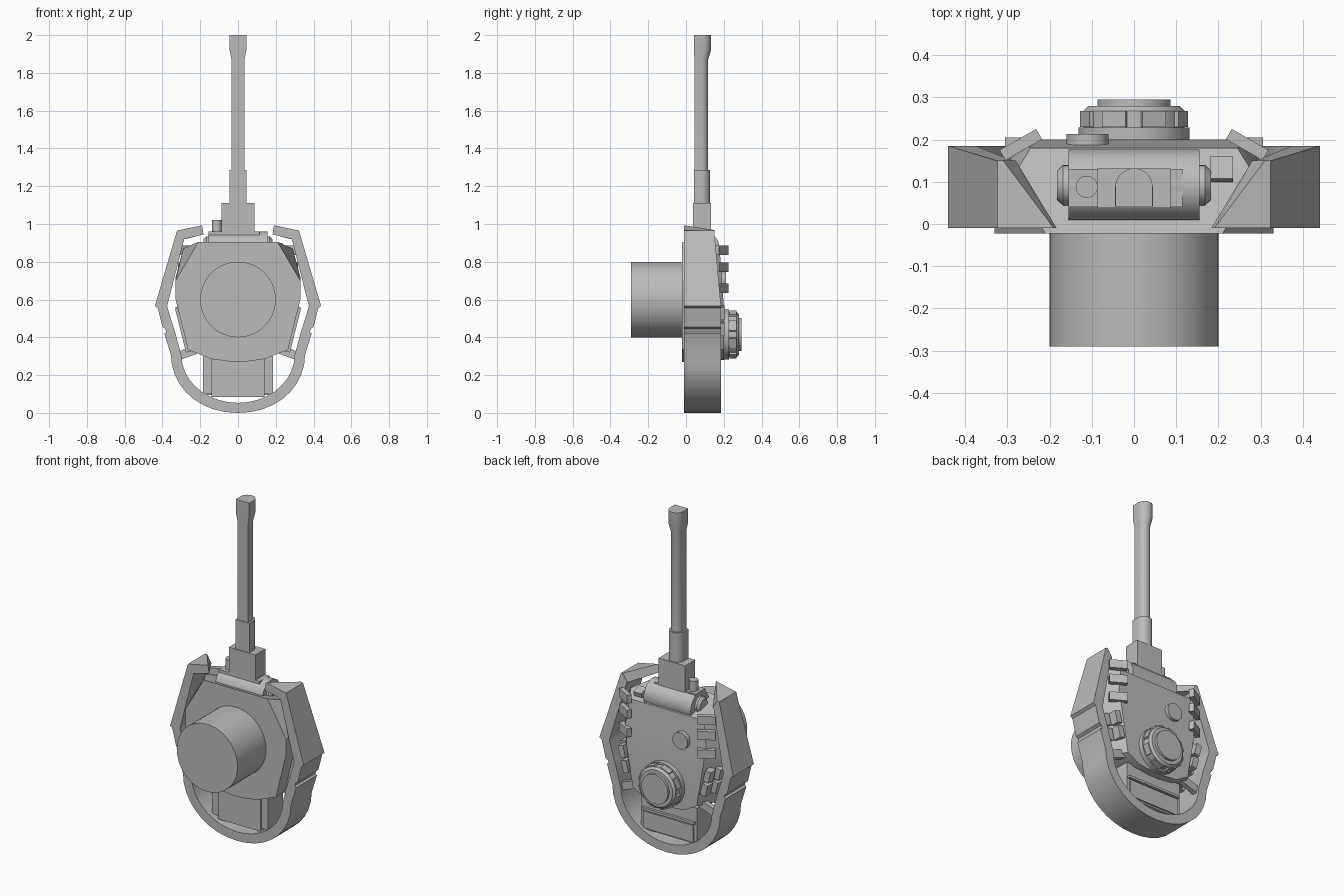
import bpy, bmesh, math
from mathutils import Matrix, Vector

if "Cube" in bpy.data.objects:
    bpy.data.objects.remove(bpy.data.objects["Cube"])

grey = bpy.data.materials.new("plain_grey")
grey.use_nodes = True
COLOUR = (0.5, 0.5, 0.5, 1)
grey.diffuse_color = COLOUR
grey.node_tree.nodes["Principled BSDF"].inputs["Base Color"].default_value = COLOUR


def finish(name, bm):
    bmesh.ops.recalc_face_normals(bm, faces=bm.faces)
    mesh = bpy.data.meshes.new(name)
    bm.to_mesh(mesh)
    bm.free()
    mesh.materials.append(grey)
    mesh.shade_smooth()
    mesh.set_sharp_from_angle(angle=math.radians(28))
    ob = bpy.data.objects.new(name, mesh)
    bpy.context.collection.objects.link(ob)
    return ob


def bridge(bm, a, b):
    n = len(a)
    for i in range(n):
        bm.faces.new((a[i], a[(i + 1) % n], b[(i + 1) % n], b[i]))


def loft(name, rings):
    """Skin a list of equal point rings and cap both ends."""
    bm = bmesh.new()
    loops = [[bm.verts.new(p) for p in r] for r in rings]
    for a, b in zip(loops, loops[1:]):
        bridge(bm, a, b)
    bm.faces.new(loops[0])
    bm.faces.new(loops[-1])
    return finish(name, bm)


def lathe(name, centre, axis, steps, n=48):
    """Revolve (offset, radius) steps about an axis through centre."""
    turn = Vector((0, 0, 1)).rotation_difference(Vector(axis))
    angles = [2 * math.pi * i / n for i in range(n)]
    return loft(name, [[Vector(centre) + turn @ Vector(
        (r * math.cos(a), r * math.sin(a), h)) for a in angles] for h, r in steps])


def box(name, centre, size, angle=0, axis="Z"):
    bm = bmesh.new()
    m = Matrix.Translation(centre) @ Matrix.Rotation(angle, 4, axis) @ Matrix.Diagonal((*size, 1))
    bmesh.ops.create_cube(bm, size=1, matrix=m)
    return finish(name, bm)


# Turret shell: front, widest and roof outlines, joined and capped in strips
front = [(.21, -.022, .905), (.33, -.022, .70), (.33, -.022, .6),
         (.265, -.022, .335), (.14, -.022, .285), (.03, -.022, .27)]
middle = [(.29, .107, .87), (.33, .107, .72), (.325, .107, .6),
          (.26, .107, .335), (.14, .107, .287), (.03, .107, .272)]
roof = [(.245, .18, .845), (.265, .19, .7), (.25, .2, .57),
        (.21, .2, .335), (.13, .2, .29), (.03, .2, .28)]
bm = bmesh.new()
loops = []
for half in (front, middle, roof):
    ring = half + [(-x, y, z) for x, y, z in reversed(half)]
    loops.append([bm.verts.new(p) for p in ring])
for a, b in zip(loops, loops[1:]):
    bridge(bm, a, b)
for ring in (loops[0], loops[-1]):
    for i in range(len(front) - 1):
        bm.faces.new((ring[i], ring[i + 1], ring[-2 - i], ring[-1 - i]))
finish("turret_shell", bm)

lathe("turret_basket", (0, 0, .6), (0, 1, 0), [(-.29, .2), (0, .2)], 64)

# Side skirt: one band wrapping the rear, tapering toward its front ends
outer = [(.323, .965), (.44, .566), (.425, .555), (.4, .455), (.385, .445),
         (.38, .428), (.39, .42), (.355, .307)]
inner = [(.285, .92), (.375, .566), (.368, .54), (.342, .455), (.338, .445),
         (.333, .428), (.331, .42), (.3, .307)]
STEPS = 9
for i in range(1, STEPS + 1):
    t = math.pi / 2 * i / STEPS
    outer.append((.355 * math.cos(t) ** .95 if i < STEPS else 0, .307 * (1 - math.sin(t))))
    inner.append((.3 * math.cos(t) if i < STEPS else 0, .307 - .254 * math.sin(t)))


def skirt_section(o, i):
    back = .185 - .09 * max(0, o[1] - .57)
    return [(o[0], -.01, o[1]), (o[0], back, o[1]), (i[0], back, i[1]), (i[0], -.01, i[1])]


half = [skirt_section(o, i) for o, i in zip(outer, inner)]
mirror = [[(-x, y, z) for x, y, z in s] for s in reversed(half[:-1])]
loft("side_skirt", half + mirror)

for s, side in ((1, "left"), (-1, "right")):
    # Bent skirt tip, cut diagonally
    loft(side + "_skirt_tip", [
        [(s * .323, -.01, .965), (s * .19, -.01, .993), (s * .31, .15, .968), (s * .323, .15, .965)],
        [(s * .285, -.01, .92), (s * .183, -.01, .945), (s * .28, .15, .92), (s * .285, .15, .92)]])
    # Smoke launchers between roof and skirt
    for k, z in enumerate((.86, .77, .66)):
        box(f"{side}_launcher_{k + 1}", (s * .268, .188, z), (.1, .028, .05), -s * math.radians(30))
    # Spare links on the flank
    for row in range(2):
        for col in range(2):
            z = .53 - row * .085
            box(f"{side}_spare_link_{row}{col}", (s * (.305 - row * .02 - col * .025), .12 + col * .06, z),
                (.035, .05, .07), s * math.radians(14), "Y")
    box(side + "_flank_rail", (s * .29, .08, .44), (.03, .03, .24), s * math.radians(14), "Y")
    # Skirt support
    box(side + "_skirt_strut", (s * .25, .155, .325), (.18, .03, .045), s * math.radians(20), "Y")

# Rear stowage bin with its lid
box("rear_bin", (0, .09, .2), (.37, .14, .2))
box("rear_bin_panel", (0, .085, .185), (.28, .15, .2))
box("rear_bin_lid", (0, .163, .145), (.33, .012, .1))
box("rear_bin_hinge", (0, .165, .21), (.35, .02, .014))

# Commander cupola with a ring of vision blocks
lathe("cupola", (0, 0, .415), (0, 1, 0),
      [(.19, .132), (.228, .132), (.228, .12), (.268, .12), (.28, .108), (.28, .087), (.295, .087)])
for k in range(8):
    a = math.pi / 4 * k + math.pi / 8
    box(f"vision_block_{k + 1}", (.108 * math.cos(a), .249, .415 + .108 * math.sin(a)),
        (.036, .038, .06), -a, "Y")

# Loader hatch and sight box
lathe("loader_hatch", (-.11, 0, .7), (0, 1, 0), [(.18, .05), (.213, .05)], 32)
box("sight_box", (.208, .128, .872), (.053, .055, .04), math.radians(-17), "X")

# Mantlet roller with trunnion ends
lathe("mantlet_roller", (0, .092, .875), (1, 0, 0), [(-.155, .085), (.155, .085)])
lathe("mantlet_trunnion", (0, .092, .885), (1, 0, 0),
      [(-.182, .035), (-.168, .048), (.168, .048), (.182, .035)], 24)
box("mantlet_plate", (-.02, .085, .944), (.27, .09, .03))
box("gun_block", (0, .085, 1.03), (.174, .094, .16))
lathe("coaxial_gun", (-.112, .088, .94), (0, 0, 1), [(0, .026), (.08, .026)], 24)


# Gun: flat on the front side, round on the back
def gun_ring(z, w, y0, y1):
    arc = [math.pi * i / 16 for i in range(17)]
    yc = y1 - w
    return [(w, y0, z)] + [(w * math.cos(a), yc + w * math.sin(a), z) for a in arc] + [(-w, y0, z)]


loft("gun_sleeve", [gun_ring(z, .045, .042, .128) for z in (1.08, 1.285)])
loft("gun_barrel", [gun_ring(1.28, .034, .045, .117), gun_ring(1.87, .034, .045, .117),
                    gun_ring(1.92, .044, .042, .132), gun_ring(2, .044, .042, .132)])
